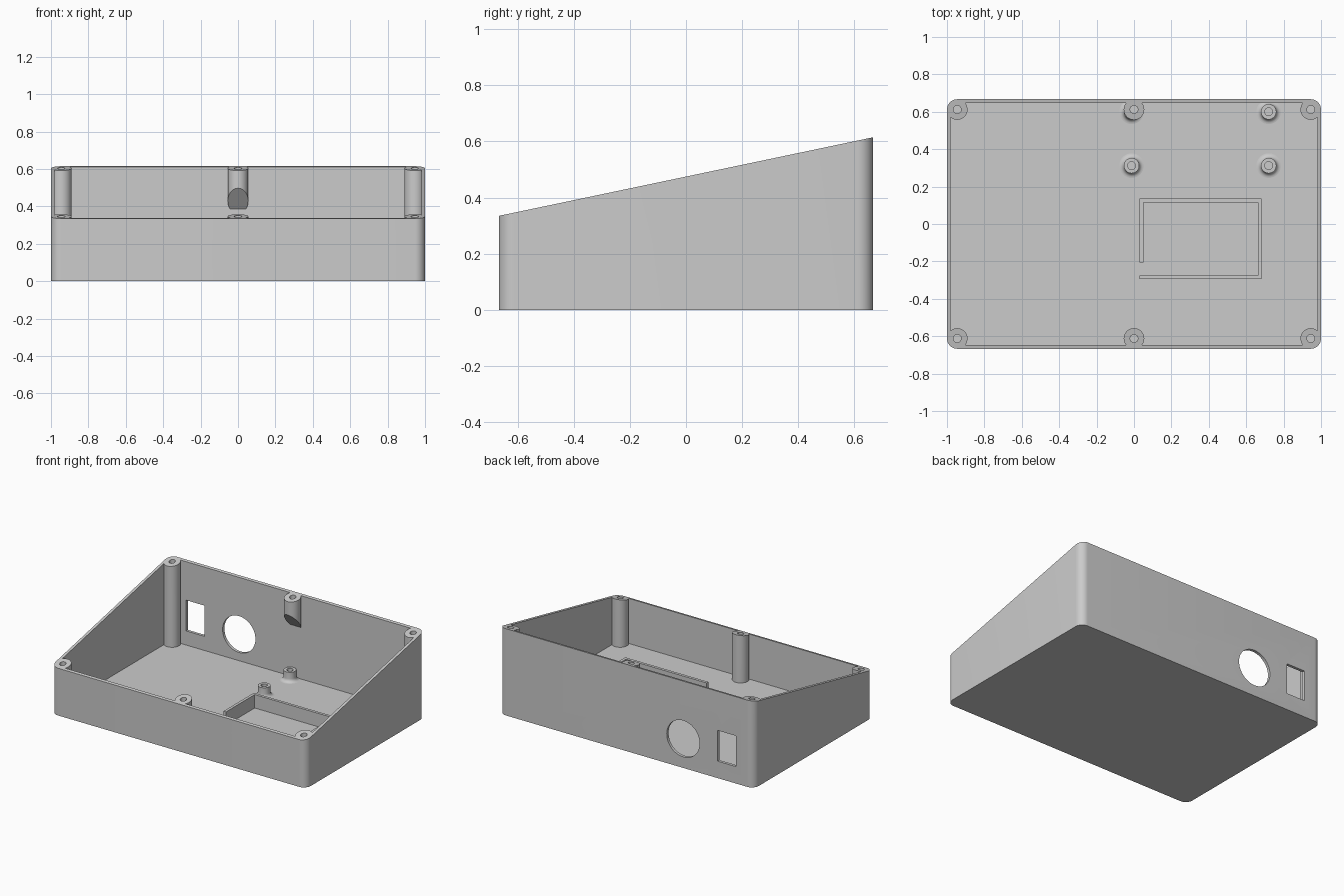
import bpy, bmesh
from math import cos, sin, pi, radians
from mathutils import Matrix

cube = bpy.data.objects.get("Cube")
if cube:
    bpy.data.objects.remove(cube, do_unlink=True)

HX, HY = 1.0, 0.667            # outer half sizes
WALL, FLOOR = 0.02, 0.02
BOSS_R, HOLE_R = 0.055, 0.021
BOSS_X, BOSS_Y = HX - BOSS_R, HY - BOSS_R

grey = bpy.data.materials.new("grey_plastic")
grey.use_nodes = True
grey.diffuse_color = (0.6, 0.6, 0.6, 1)
grey.node_tree.nodes["Principled BSDF"].inputs["Base Color"].default_value = (0.6, 0.6, 0.6, 1)


def rim(x, y):
    """Height of the sloping rim."""
    return 0.335 + (y + HY) / (2 * HY) * 0.28


def finish(name, bm):
    bmesh.ops.recalc_face_normals(bm, faces=bm.faces)
    mesh = bpy.data.meshes.new(name)
    bm.to_mesh(mesh)
    bm.free()
    mesh.materials.append(grey)
    ob = bpy.data.objects.new(name, mesh)
    bpy.context.collection.objects.link(ob)
    return ob


def prism(name, outline, bottom, top):
    """Upright prism; bottom and top are heights as functions of x, y."""
    bm = bmesh.new()
    low = [bm.verts.new((x, y, bottom(x, y))) for x, y in outline]
    high = [bm.verts.new((x, y, top(x, y))) for x, y in outline]
    bm.faces.new(low)
    bm.faces.new(high)
    n = len(outline)
    for i in range(n):
        j = (i + 1) % n
        bm.faces.new((low[i], low[j], high[j], high[i]))
    return finish(name, bm)


def level(z):
    return lambda x, y: z


def circle(cx, cy, r, n=40):
    return [(cx + r * cos(2 * pi * i / n), cy + r * sin(2 * pi * i / n)) for i in range(n)]


def rectangle(x0, x1, y0, y1):
    return [(x0, y0), (x1, y0), (x1, y1), (x0, y1)]


def rounded(hx, hy, r, steps=10):
    pts = []
    for k, (sx, sy) in enumerate([(1, 1), (-1, 1), (-1, -1), (1, -1)]):
        for i in range(steps + 1):
            a = pi / 2 * (k + i / steps)
            pts.append((sx * (hx - r) + r * cos(a), sy * (hy - r) + r * sin(a)))
    return pts


def cut(target, cutter):
    cutter.hide_render = True
    mod = target.modifiers.new("cut", 'BOOLEAN')
    mod.operation, mod.solver, mod.object = 'DIFFERENCE', 'EXACT', cutter
    bpy.context.view_layer.objects.active = target
    bpy.ops.object.modifier_apply(modifier=mod.name)
    bpy.data.objects.remove(cutter, do_unlink=True)


def smooth(ob):
    bpy.ops.object.select_all(action='DESELECT')
    ob.select_set(True)
    bpy.context.view_layer.objects.active = ob
    bpy.ops.object.shade_smooth_by_angle(angle=radians(30))


# Sloping case, hollowed by a cavity that leaves the screw bosses standing
case = prism("case", rounded(HX, HY, BOSS_R), level(0), rim)
cavity = prism("cavity", rectangle(WALL - HX, HX - WALL, WALL - HY, HY - WALL),
               level(FLOOR), level(1))
bosses = [(x, y) for y in (-BOSS_Y, BOSS_Y) for x in (-BOSS_X, 0, BOSS_X)]
for x, y in bosses:
    # The rear middle boss ends in a slanted support above the floor
    slanted = x == 0 and y > 0
    bottom = (lambda px, py: 0.385 + (HY - WALL - py) * 1.25) if slanted else level(-0.5)
    cut(cavity, prism("boss", circle(x, y, BOSS_R), bottom, level(1.5)))
cut(case, cavity)

# Screw holes in the bosses
for x, y in bosses:
    depth = rim(x, y) - 0.12
    cut(case, prism("screw_hole", circle(x, y, HOLE_R, 24), level(depth), level(1)))

# Rear wall openings: round socket hole and rectangular switch hole
socket = prism("socket_hole", circle(0, 0, 0.129, 48), level(-0.1), level(0.1))
socket.data.transform(Matrix.Translation((-0.445, HY, 0.207)) @ Matrix.Rotation(pi / 2, 4, 'X'))
cut(case, socket)
cut(case, prism("switch_hole", rectangle(-0.86, -0.715, HY - 0.1, HY + 0.1),
                level(0.12), level(0.338)))
smooth(case)


# Board standoffs with a filleted foot and a blind hole
def standoff(name, cx, cy):
    fillet, r, top = 0.025, 0.041, 0.09
    profile = [(r + fillet * (1 - sin(a)), FLOOR + fillet * (1 - cos(a)))
               for a in [pi / 2 * i / 6 for i in range(7)]]
    profile += [(r, top), (HOLE_R, top), (HOLE_R, FLOOR + 0.01), (0, FLOOR + 0.01)]
    bm = bmesh.new()
    verts = [bm.verts.new((x, 0, z)) for x, z in profile]
    edges = [bm.edges.new(pair) for pair in zip(verts, verts[1:])]
    bmesh.ops.spin(bm, geom=verts + edges, cent=(0, 0, 0), axis=(0, 0, 1),
                   angle=2 * pi, steps=32, use_duplicate=False)
    bmesh.ops.remove_doubles(bm, verts=bm.verts, dist=0.0005)
    bmesh.ops.translate(bm, verts=bm.verts, vec=(cx, cy, 0))
    ob = finish(name, bm)
    # Make sure the open-footed lathe faces outward
    foot = max(ob.data.polygons, key=lambda p: (p.center.x - cx) ** 2 + (p.center.y - cy) ** 2)
    if foot.normal.z < 0:
        ob.data.flip_normals()
    smooth(ob)


for side, x in (("right", -0.013), ("left", 0.72)):
    for row, y in (("front", 0.312), ("rear", 0.6)):
        standoff(f"standoff_{row}_{side}", x, y)

# Battery tray fence, open at its front right corner
x0, x1, y0, y1, t = 0.03, 0.683, -0.295, 0.136, 0.02
fence = [(x0, y0), (x1, y0), (x1, y1), (x0, y1), (x0, -0.205), (x0 + t, -0.205),
         (x0 + t, y1 - t), (x1 - t, y1 - t), (x1 - t, y0 + t), (x0, y0 + t)]
prism("battery_fence", fence, level(FLOOR - 0.005), level(0.115))
